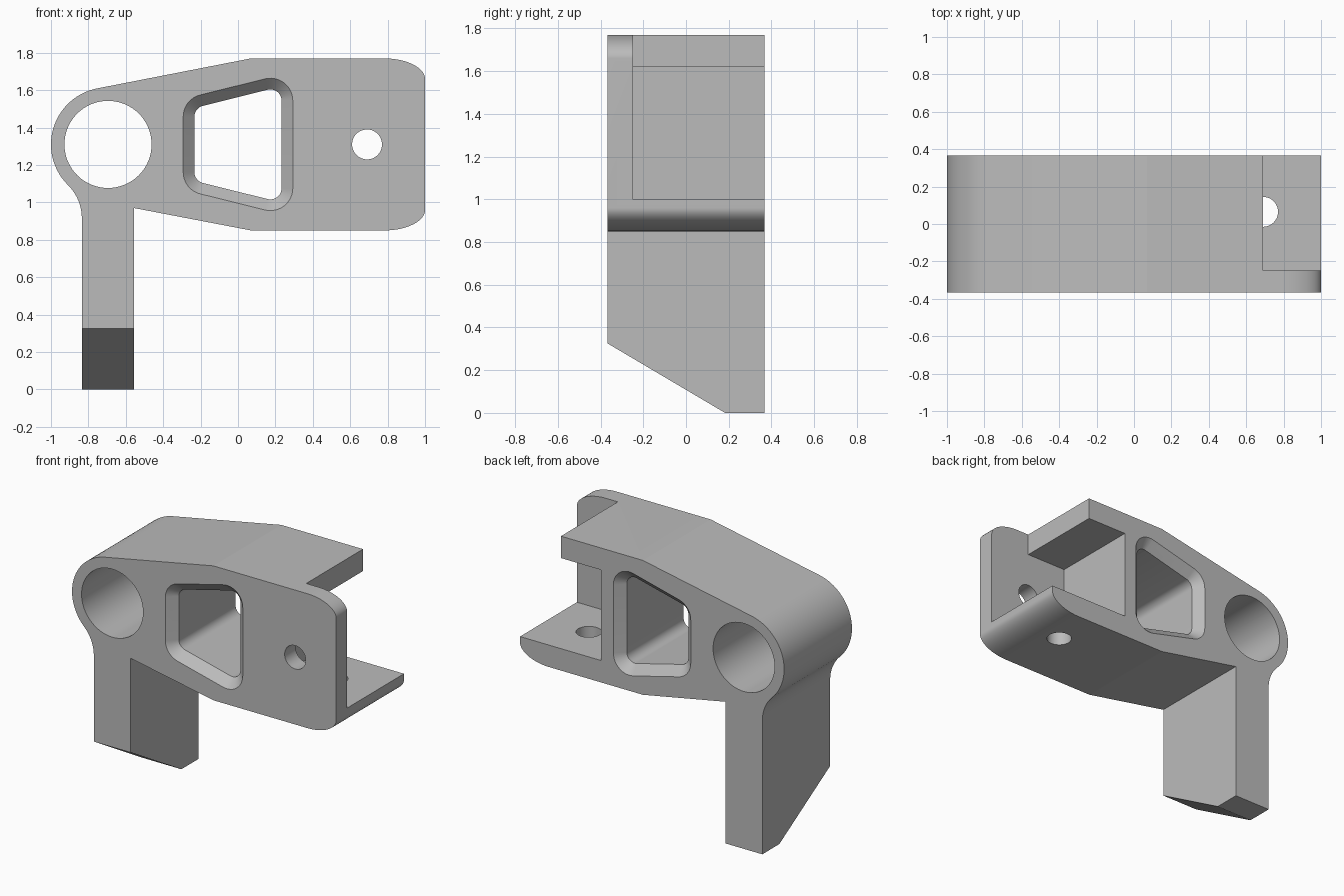
import bpy, bmesh
from math import cos, sin, radians, pi

cube = bpy.data.objects.get("Cube")
if cube:
    bpy.data.objects.remove(cube, do_unlink=True)

HALF = 0.367      # half depth
MID = 1.31        # height of the body's centre line
EYE_X = -0.695    # centre of the large bore

grey = bpy.data.materials.new("plain grey")
grey.use_nodes = True
grey.diffuse_color = (0.5, 0.5, 0.5, 1)
grey.node_tree.nodes["Principled BSDF"].inputs["Base Color"].default_value = (0.5, 0.5, 0.5, 1)


def arc(cx, cz, rx, rz, start, end, steps):
    angles = [radians(start + (end - start) * i / steps) for i in range(steps + 1)]
    return [(cx + rx * cos(a), cz + rz * sin(a)) for a in angles]


def loft(name, sections):
    """Solid through matching outlines, given as (y, [(x, z), ...])."""
    bm = bmesh.new()
    rings = [[bm.verts.new((x, y, z)) for x, z in pts] for y, pts in sections]
    for a, b in zip(rings, rings[1:]):
        for i in range(len(a)):
            j = (i + 1) % len(a)
            bm.faces.new((a[i], a[j], b[j], b[i]))
    bm.faces.new(rings[0])
    bm.faces.new(rings[-1])
    bmesh.ops.recalc_face_normals(bm, faces=bm.faces)
    mesh = bpy.data.meshes.new(name)
    bm.to_mesh(mesh)
    bm.free()
    mesh.materials.append(grey)
    obj = bpy.data.objects.new(name, mesh)
    bpy.context.collection.objects.link(obj)
    return obj


def prism(name, pts, y0, y1):
    return loft(name, [(y0, pts), (y1, pts)])


def box(name, x0, x1, y0, y1, z0, z1):
    return prism(name, [(x0, z0), (x1, z0), (x1, z1), (x0, z1)], y0, y1)


def bore(name, x, z, r, y0, y1, steps=64):
    return prism(name, arc(x, z, r, r, 0, 360, steps)[:-1], y0, y1)


# Bracket outline: eye, leg and rounded body
outline = arc(EYE_X, MID, 0.305, 0.305, 101, 225.3, 28)
outline += arc(-1.085, 0.915, 0.25, 0.25, 45.3, 0, 12)[1:]
outline += [(-0.835, 0), (-0.557, 0), (-0.557, 0.97), (0.07, 0.85)]
outline += arc(0.78, 0.96, 0.22, 0.11, -90, 0, 32)
outline += arc(0.78, 1.66, 0.22, 0.11, 0, 90, 32)
outline += [(0.07, 1.77)]
bracket = prism("bracket", outline, -HALF, HALF)


# Tapered window with chamfered rims on both faces
def window_outline(r):
    return (arc(0.173, MID + 0.234, r, r, 0, 104, 12)
            + arc(-0.173, MID + 0.148, r, r, 104, 180, 12)
            + arc(-0.173, MID - 0.148, r, r, 180, 256, 12)
            + arc(0.173, MID - 0.234, r, r, 256, 360, 12))


wide, narrow = window_outline(0.14), window_outline(0.06)
window = loft("window_cutter", [(-HALF - 0.02, wide), (-HALF + 0.06, narrow),
                                (HALF - 0.06, narrow), (HALF + 0.02, wide)])

# Flange hole, turned upright
flange_hole = bore("flange_hole_cutter", 0, 0, 0.08, -0.1, 0.1, 48)
flange_hole.rotation_euler.x = pi / 2
flange_hole.location = (0.69, 0.065, 0.92)

# Slanted foot, drawn as a wedge across the leg
foot = box("foot_cutter", -0.95, -0.45, -HALF - 0.2, 0.183, -0.3, 0)
slope = 0.325 / (HALF + 0.183)
for v in foot.data.vertices:
    if v.co.z > -0.1:
        v.co.z = (0.183 - v.co.y) * slope

cutters = [
    bore("eye_cutter", EYE_X, MID, 0.233, -1, 1, 72),
    window,
    box("pocket_cutter", 0.385, 1.2, -0.248, 1, 1.0, 1.62),
    box("top_step_cutter", 0.69, 1.2, -0.248, 1, 1.5, 2),
    bore("plate_hole_cutter", 0.69, MID, 0.08, -1, 0, 48),
    flange_hole,
    foot,
]

# Cut everything out of the bracket
bpy.context.view_layer.objects.active = bracket
for cutter in cutters:
    cutter.hide_render = True
    mod = bracket.modifiers.new(cutter.name, "BOOLEAN")
    mod.operation = "DIFFERENCE"
    mod.solver = "EXACT"
    mod.object = cutter
    bpy.ops.object.modifier_apply(modifier=mod.name)
    bpy.data.objects.remove(cutter, do_unlink=True)

# Smooth the curved walls only
bpy.ops.object.select_all(action="DESELECT")
bracket.select_set(True)
bpy.ops.object.shade_smooth_by_angle(angle=radians(9))
